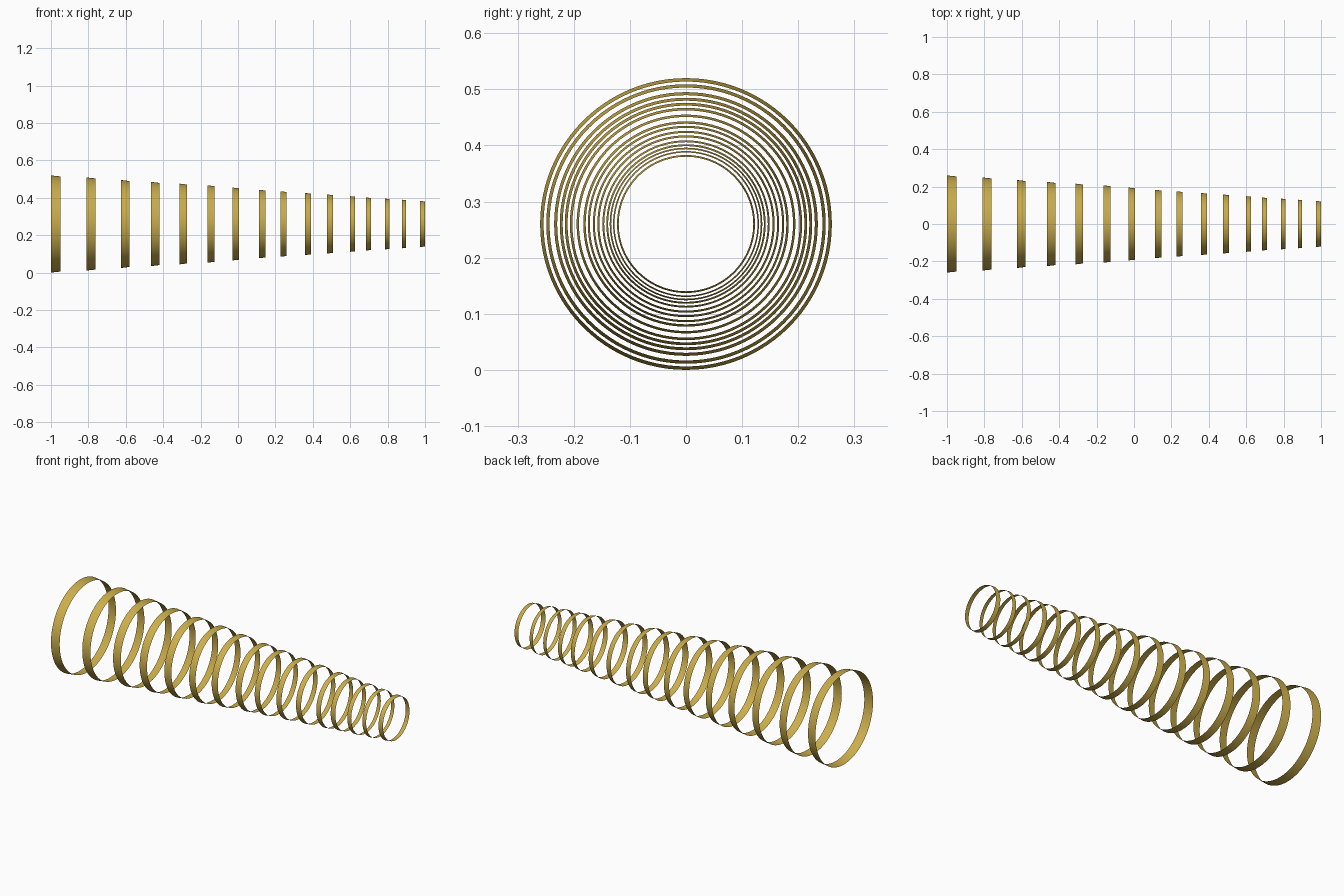
import bpy, bmesh, math

if "Cube" in bpy.data.objects:
    bpy.data.objects.remove(bpy.data.objects["Cube"])

# brass material shared by every hoop
brass = bpy.data.materials.new("brass")
brass.diffuse_color = (0.60, 0.42, 0.07, 1)
brass.use_nodes = True
brass.node_tree.nodes["Principled BSDF"].inputs["Base Color"].default_value = brass.diffuse_color

AXIS_Z = 0.26
TAPER = 0.12
SEGMENTS = 96

# left edge x, right edge x, radius at the left edge
HOOPS = [
    (-1.000, -0.949, 0.260), (-0.810, -0.762, 0.249),
    (-0.625, -0.580, 0.235), (-0.464, -0.421, 0.225),
    (-0.314, -0.273, 0.216), (-0.164, -0.126, 0.207),
    (-0.030, 0.006, 0.195), (0.113, 0.148, 0.183),
    (0.228, 0.259, 0.175), (0.359, 0.389, 0.166),
    (0.477, 0.507, 0.158), (0.599, 0.626, 0.149),
    (0.685, 0.712, 0.142), (0.786, 0.809, 0.136),
    (0.877, 0.899, 0.130), (0.974, 1.000, 0.123),
]


def hoop(name, x0, x1, radius):
    """Open, slightly conical band around the x axis."""
    bm = bmesh.new()
    rims = []
    for x, r in ((x0, radius), (x1, radius - TAPER * (x1 - x0))):
        rims.append([bm.verts.new((x,
                                   r * math.cos(2 * math.pi * i / SEGMENTS),
                                   AXIS_Z + r * math.sin(2 * math.pi * i / SEGMENTS)))
                     for i in range(SEGMENTS)])
    a, b = rims
    for i in range(SEGMENTS):
        j = (i + 1) % SEGMENTS
        face = bm.faces.new((a[i], a[j], b[j], b[i]))
        face.smooth = True
        # outward facing normals
        face.normal_update()
        c = face.calc_center_median()
        if face.normal.y * c.y + face.normal.z * (c.z - AXIS_Z) < 0:
            face.normal_flip()
    mesh = bpy.data.meshes.new(name)
    bm.to_mesh(mesh)
    bm.free()
    mesh.materials.append(brass)
    bpy.context.collection.objects.link(bpy.data.objects.new(name, mesh))


# row of shrinking hoops
for n, (x0, x1, r) in enumerate(HOOPS, 1):
    hoop(f"hoop_{n:02d}", x0, x1, r)
